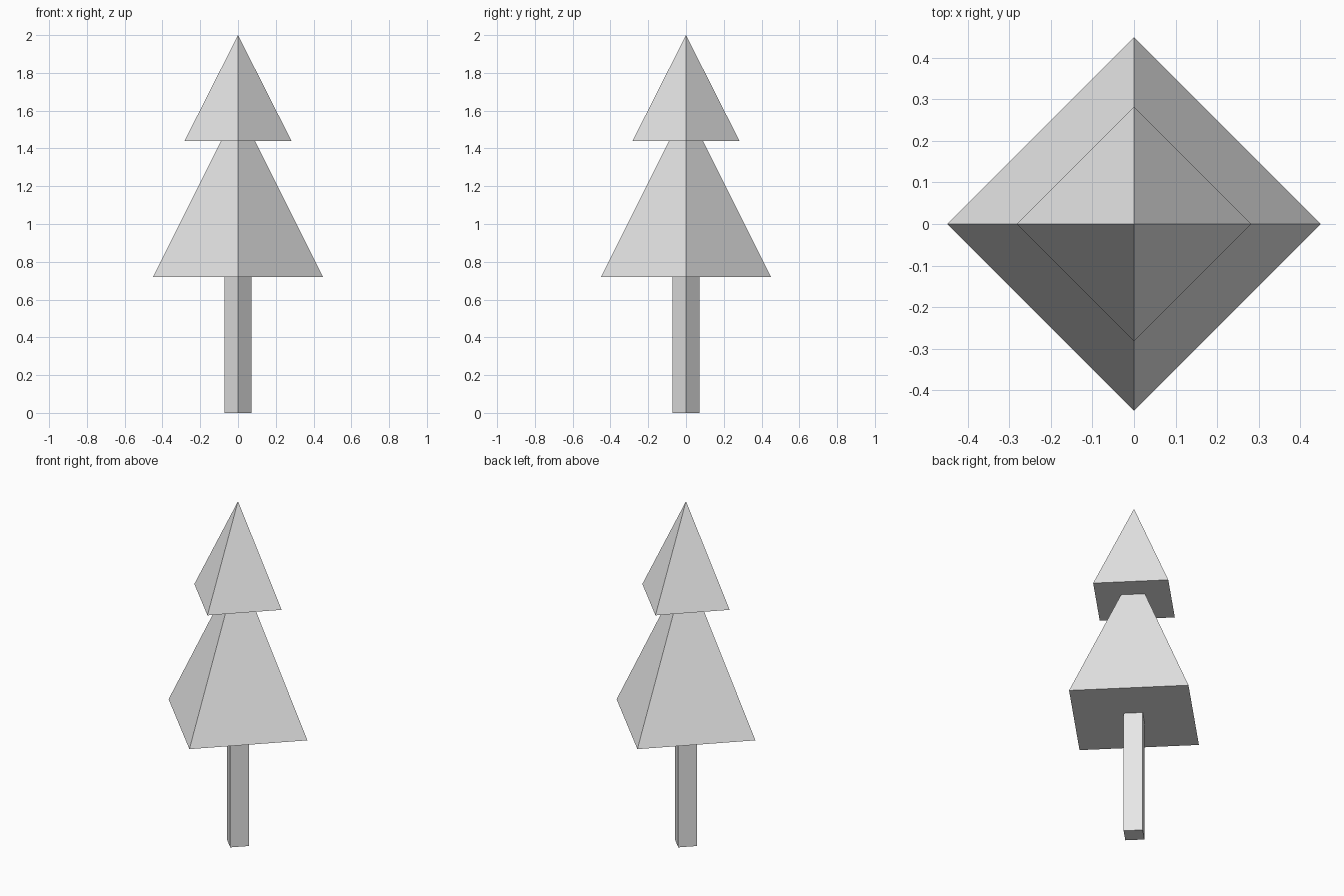
import bpy

# Remove the default cube
cube = bpy.data.objects.get("Cube")
if cube:
    bpy.data.objects.remove(cube, do_unlink=True)

# Single plain colour
grey = bpy.data.materials.new("light_grey")
grey.use_nodes = True
colour = (0.8, 0.8, 0.8, 1.0)
grey.diffuse_color = colour
grey.node_tree.nodes["Principled BSDF"].inputs["Base Color"].default_value = colour


def four_sided(name, bottom_radius, top_radius, z_low, z_high):
    """Square prism or pyramid with its corners on the x and y axes."""
    bpy.ops.mesh.primitive_cone_add(
        vertices=4, radius1=bottom_radius, radius2=top_radius,
        depth=z_high - z_low, location=(0, 0, (z_low + z_high) / 2))
    part = bpy.context.object
    part.name = part.data.name = name
    part.data.materials.append(grey)
    return part


# Trunk and two tiers of foliage
four_sided("trunk", 0.072, 0.072, 0.0, 0.72)
four_sided("lower_foliage", 0.45, 0.0, 0.72, 1.62)
four_sided("upper_foliage", 0.283, 0.0, 1.44, 2.0)
